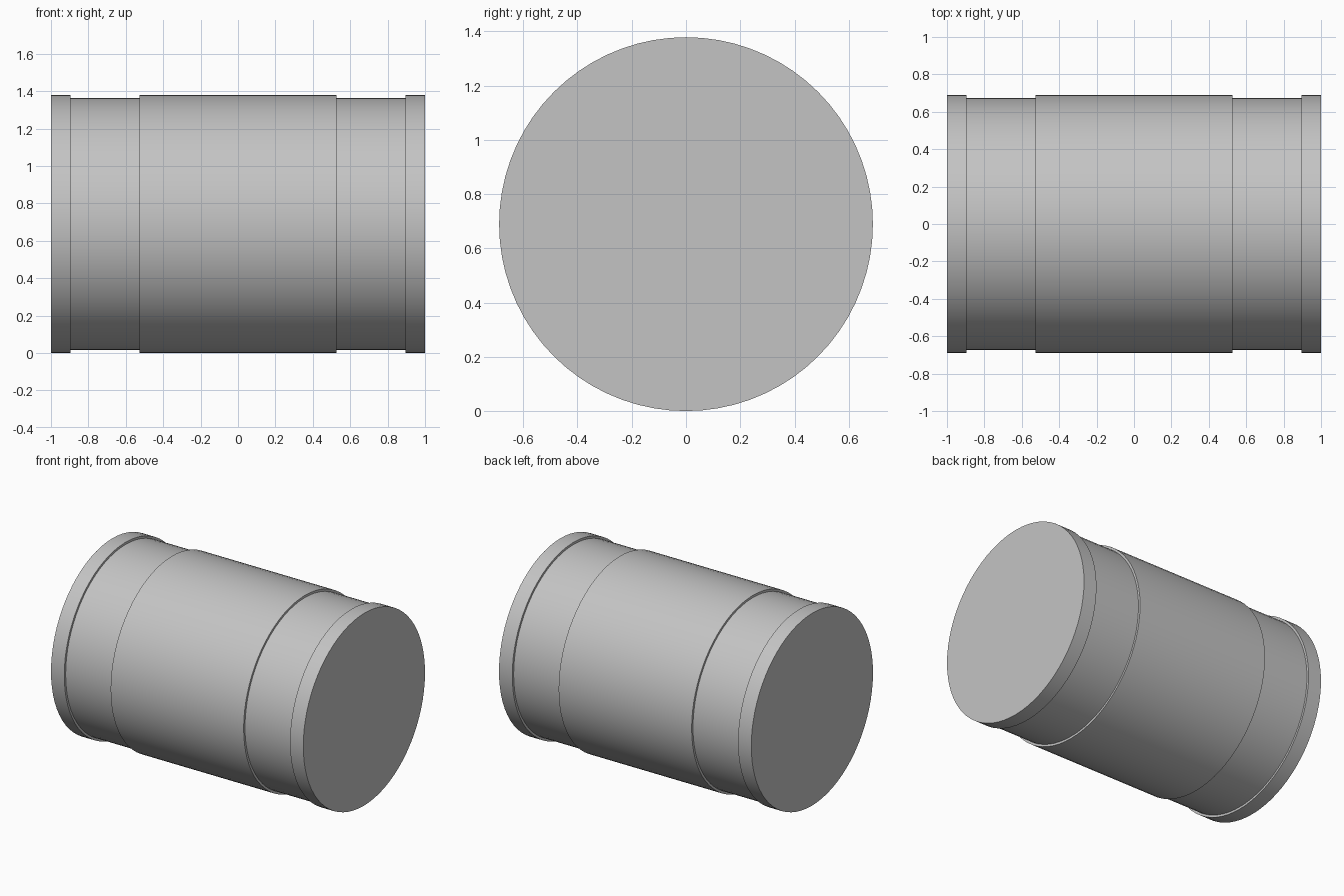
import bpy, bmesh, math

cube = bpy.data.objects.get("Cube")
if cube:
    bpy.data.objects.remove(cube, do_unlink=True)

RADIUS, GROOVE_RADIUS = 0.689, 0.673
SEGMENTS = 72

grey = bpy.data.materials.new("plain grey")
grey.use_nodes = True
colour = (0.55, 0.55, 0.55, 1)
grey.diffuse_color = colour
grey.node_tree.nodes["Principled BSDF"].inputs["Base Color"].default_value = colour

# Half profile as (x, radius), mirrored to the other end
half = [(0.527, RADIUS), (0.527, GROOVE_RADIUS), (0.895, GROOVE_RADIUS),
        (0.895, RADIUS), (1.0, RADIUS)]
profile = [(-x, r) for x, r in reversed(half)] + half

# Solid grooved cylinder lying along x: rings, walls and end caps
bm = bmesh.new()
rings = []
for x, r in profile:
    angles = [math.tau * i / SEGMENTS for i in range(SEGMENTS)]
    rings.append([bm.verts.new((x, r * math.sin(a), RADIUS + r * math.cos(a)))
                  for a in angles])
for a, b in zip(rings, rings[1:]):
    for i in range(SEGMENTS):
        j = (i + 1) % SEGMENTS
        bm.faces.new((a[i], a[j], b[j], b[i]))
bm.faces.new(rings[0])
bm.faces.new(rings[-1])
bmesh.ops.recalc_face_normals(bm, faces=bm.faces)

mesh = bpy.data.meshes.new("grooved_cylinder")
bm.to_mesh(mesh)
bm.free()
mesh.materials.append(grey)
body = bpy.data.objects.new("grooved_cylinder", mesh)
bpy.context.collection.objects.link(body)

# Smooth walls, crisp steps and ends
bpy.ops.object.select_all(action="DESELECT")
body.select_set(True)
bpy.context.view_layer.objects.active = body
bpy.ops.object.shade_smooth_by_angle(angle=math.radians(30))
